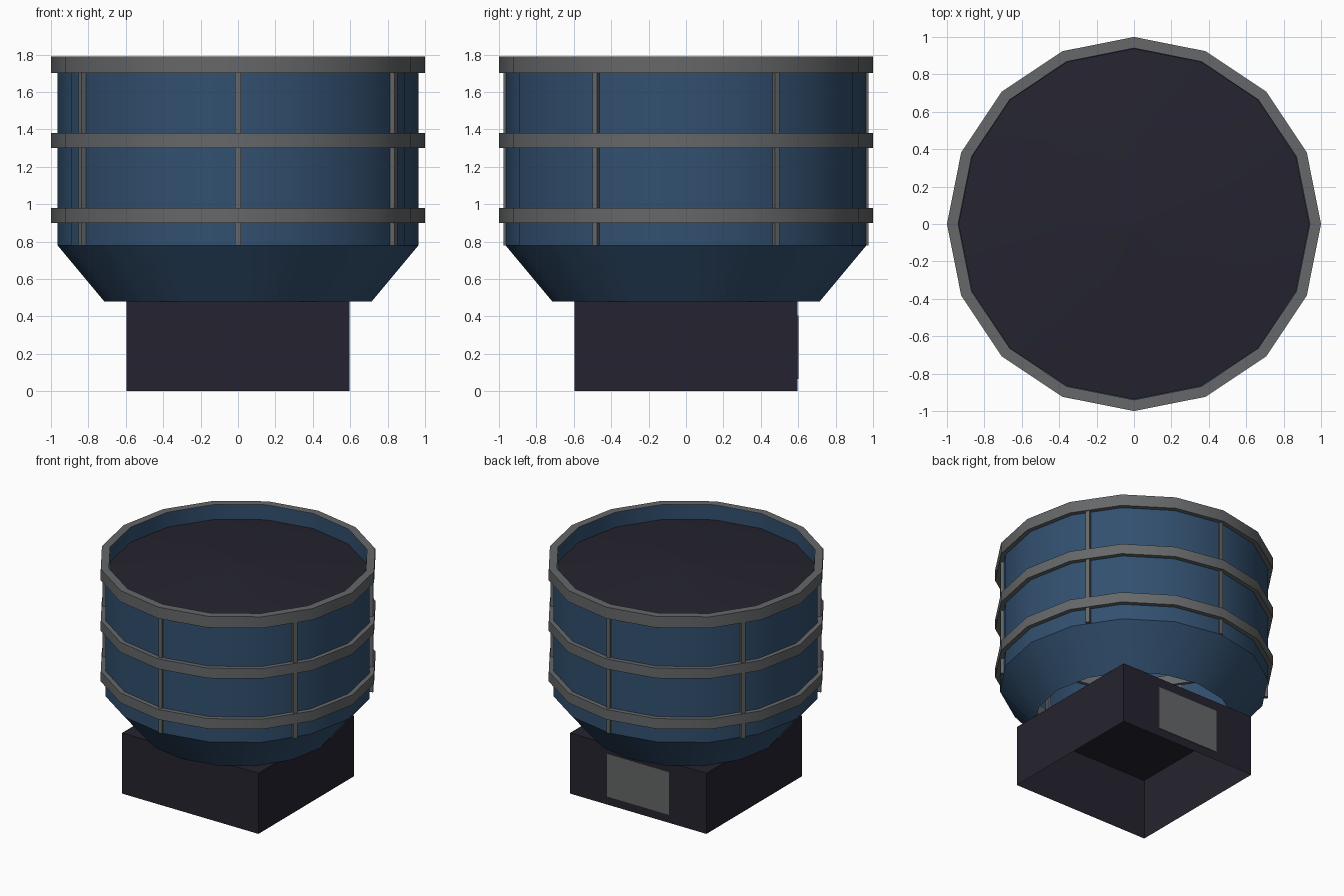
import bpy, bmesh, math
from mathutils import Matrix

if "Cube" in bpy.data.objects:
    bpy.data.objects.remove(bpy.data.objects["Cube"])

SIDES = 16


def material(name, rgb):
    m = bpy.data.materials.new(name)
    m.diffuse_color = (*rgb, 1.0)
    m.use_nodes = True
    m.node_tree.nodes["Principled BSDF"].inputs["Base Color"].default_value = m.diffuse_color
    return m


BLUE = material("blue_paint", (0.032, 0.080, 0.160))
GREY = material("grey_metal", (0.130, 0.136, 0.140))
DARK = material("dark_base", (0.0185, 0.0176, 0.0290))


def finish(name, bm, mat, smooth=False):
    mesh = bpy.data.meshes.new(name)
    bm.to_mesh(mesh)
    bm.free()
    mesh.materials.append(mat)
    ob = bpy.data.objects.new(name, mesh)
    bpy.context.collection.objects.link(ob)
    if smooth:
        bpy.ops.object.select_all(action='DESELECT')
        ob.select_set(True)
        bpy.context.view_layer.objects.active = ob
        bpy.ops.object.shade_smooth_by_angle(angle=math.radians(30))
    return ob


def lathe(name, profile, mat, closed=False, cap=False):
    """Turn a (radius, z) profile round the z axis."""
    bm = bmesh.new()
    rows = []
    for r, z in profile:
        rows.append([bm.verts.new((r * math.cos(2 * math.pi * i / SIDES),
                                   r * math.sin(2 * math.pi * i / SIDES), z))
                     for i in range(SIDES)])
    pairs = list(zip(rows, rows[1:]))
    if closed:
        pairs.append((rows[-1], rows[0]))
    for a, b in pairs:
        for i in range(SIDES):
            j = (i + 1) % SIDES
            bm.faces.new((a[i], a[j], b[j], b[i]))
    if cap:
        bm.faces.new(rows[-1])
    return finish(name, bm, mat, True)


def box(name, lo, hi, mat, angle=0.0, open_bottom=False):
    bm = bmesh.new()
    bmesh.ops.create_cube(bm, size=1.0)
    for v in bm.verts:
        v.co = [(l + h) / 2 + c * (h - l) for l, h, c in zip(lo, hi, v.co)]
    if open_bottom:
        bm.normal_update()
        down = [f for f in bm.faces if f.normal.z < -0.5]
        bmesh.ops.delete(bm, geom=down, context='FACES_ONLY')
    bm.transform(Matrix.Rotation(angle, 4, 'Z'))
    return finish(name, bm, mat)


# Square base, open underneath, with a hatch on the back
box("base", (-0.597, -0.597, 0), (0.597, 0.597, 0.48), DARK, open_bottom=True)
box("back_hatch", (-0.27, 0.594, 0.065), (0.27, 0.601, 0.405), GREY)

# Tank shell: open funnel and straight wall
lathe("tank_shell", [(0.715, 0.48), (0.965, 0.78), (0.965, 1.74)], BLUE)

# Blue lining inside the rim (faces inward)
lathe("rim_lining", [(0.938, 1.788), (0.938, 1.66)], BLUE)

# Shallow conical lid with a tiny flat tip
lathe("lid", [(0.938, 1.672), (0.015, 1.765)], DARK, cap=True)

# Hoops round the tank
for label, z0, z1 in (("lower", 0.90, 0.98), ("middle", 1.30, 1.38), ("top", 1.70, 1.79)):
    lathe(label + "_hoop", [(0.94, z0), (1.0, z0), (1.0, z1), (0.94, z1)], GREY, closed=True)

# Six upright ribs
for k in range(6):
    box("rib_%d" % (k + 1), (0.943, -0.015, 0.78), (0.975, 0.015, 1.72), GREY,
        angle=math.radians(30 + 60 * k))
